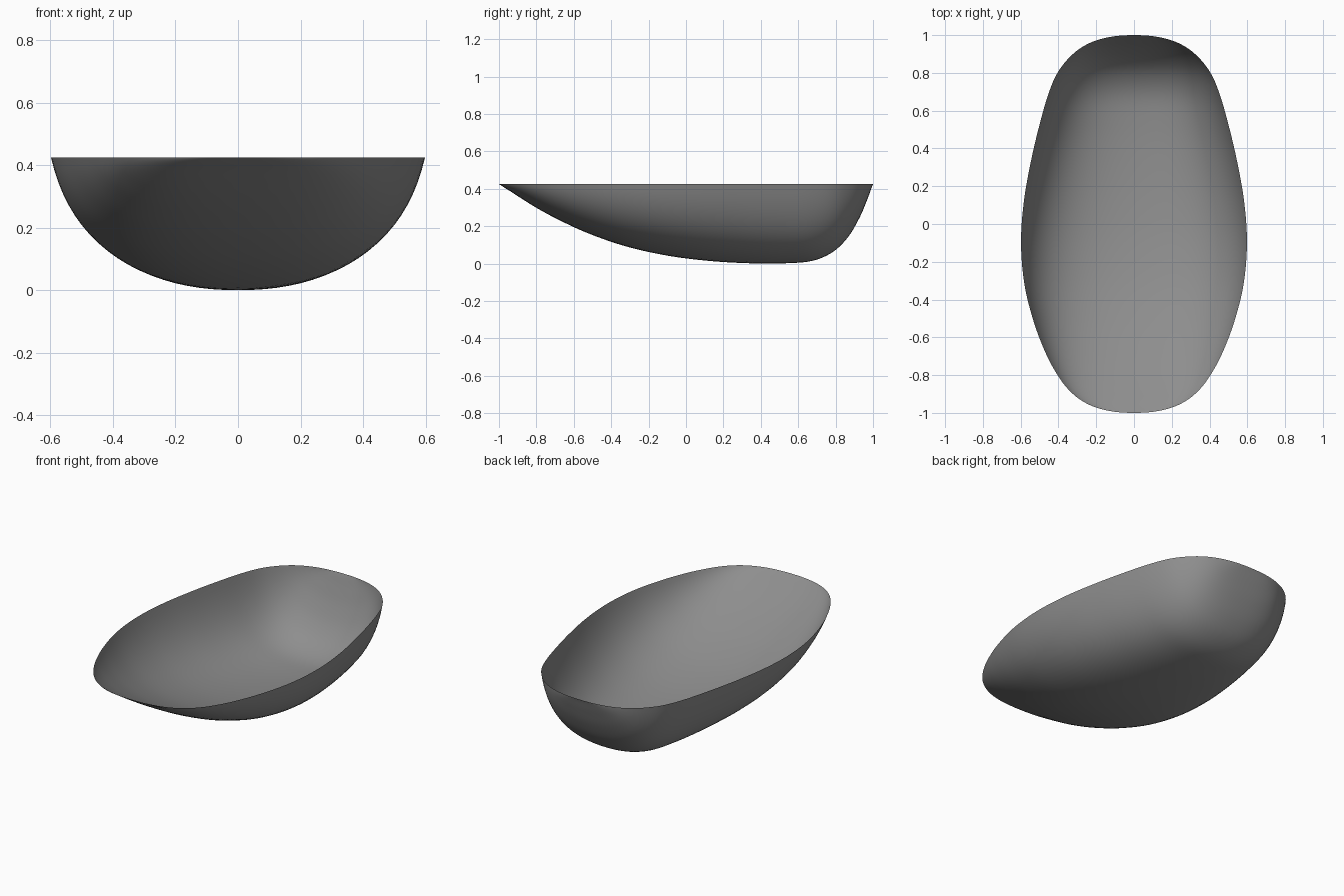
import bpy, bmesh

if "Cube" in bpy.data.objects:
    bpy.data.objects.remove(bpy.data.objects["Cube"])

RIM = 0.425
# hull stations from front to back: y, rim half width, keel height
stations = [
    (-1.0, 0.0, 0.425), (-0.993, 0.11, 0.421), (-0.97, 0.205, 0.406), (-0.93, 0.285, 0.381),
    (-0.87, 0.353, 0.342), (-0.79, 0.411, 0.293), (-0.68, 0.469, 0.234), (-0.52, 0.53, 0.161),
    (-0.32, 0.58, 0.092), (-0.1, 0.598, 0.043), (0.12, 0.583, 0.015), (0.34, 0.544, 0.002),
    (0.53, 0.499, 0.002), (0.68, 0.456, 0.016), (0.79, 0.411, 0.066), (0.87, 0.353, 0.147),
    (0.93, 0.285, 0.25), (0.97, 0.205, 0.345), (0.993, 0.11, 0.408), (1.0, 0.0, 0.425)]


def mirrored(p):
    return (p[0], -p[1], p[2])


def catmull(a, b, c, d, t):
    return 0.5 * (2 * b + (c - a) * t + (2 * a - 5 * b + 4 * c - d) * t * t
                  + (3 * b - a - 3 * c + d) * t ** 3)


def bezier(a, b, c, d, t):
    s = 1 - t
    return s ** 3 * a + 3 * s * s * t * b + 3 * s * t * t * c + t ** 3 * d


# half cross section: (fraction of half width, fraction of depth), rim to keel
M = 20
half = [(bezier(1, 0.89, 0.55, 0, k / M), bezier(0, 0.75, 1, 1, k / M)) for k in range(M + 1)]
section = [(-u, d) for u, d in half] + half[-2::-1]

# smooth curve through the stations
pts = [mirrored(stations[1])] + stations + [mirrored(stations[-2])]
STEPS = 5
rings = [[catmull(*(pts[i + m][j] for m in (-1, 0, 1, 2)), k / STEPS) for j in range(3)]
         for i in range(1, len(pts) - 2) for k in range(STEPS)][1:]

# open shell lofted from the cross sections
bm = bmesh.new()
rows = [[bm.verts.new((w * u, y, RIM - (RIM - max(keel, 0)) * d)) for u, d in section]
        for y, w, keel in rings]
N = len(section) - 1
for a, b in zip(rows, rows[1:]):
    for k in range(N):
        bm.faces.new((a[k], a[k + 1], b[k + 1], b[k]))
# close both ends at the tips
front = bm.verts.new((0, -1, RIM))
back = bm.verts.new((0, 1, RIM))
for k in range(N):
    bm.faces.new((front, rows[0][k + 1], rows[0][k]))
    bm.faces.new((back, rows[-1][k], rows[-1][k + 1]))
bmesh.ops.recalc_face_normals(bm, faces=bm.faces)
for f in bm.faces:
    f.smooth = True

mesh = bpy.data.meshes.new("bowl_shell")
bm.to_mesh(mesh)
bm.free()
bpy.context.collection.objects.link(bpy.data.objects.new("bowl_shell", mesh))

# dark grey finish
mat = bpy.data.materials.new("dark_grey")
mat.diffuse_color = (0.27, 0.27, 0.27, 1)
mat.use_nodes = True
mat.node_tree.nodes["Principled BSDF"].inputs["Base Color"].default_value = mat.diffuse_color
mesh.materials.append(mat)
